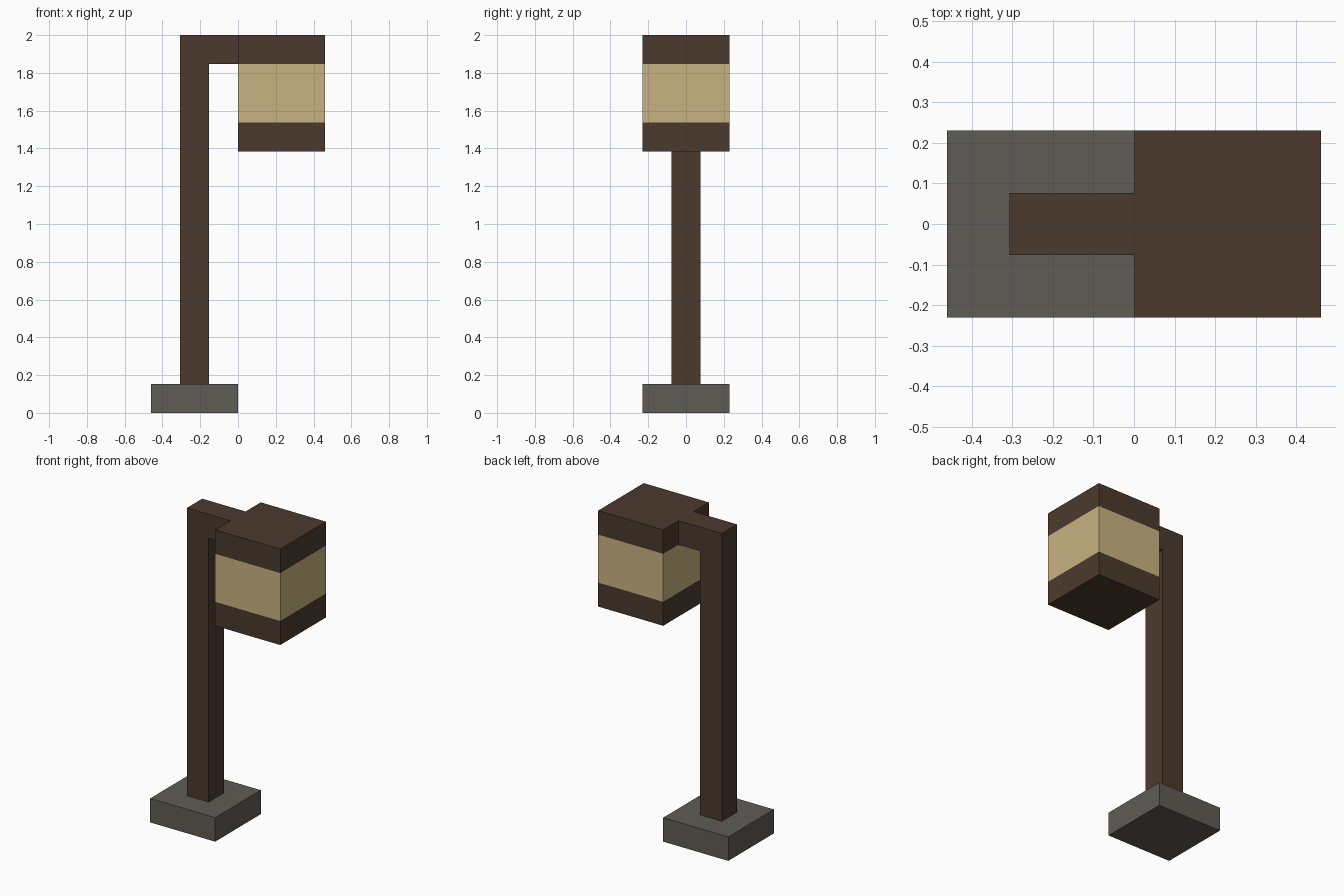
import bpy, bmesh
from mathutils import Vector

if "Cube" in bpy.data.objects:
    bpy.data.objects.remove(bpy.data.objects["Cube"])

U = 2 / 13  # module: one post width


def material(name, rgb):
    m = bpy.data.materials.new(name)
    m.diffuse_color = (*rgb, 1)
    m.use_nodes = True
    m.node_tree.nodes["Principled BSDF"].inputs["Base Color"].default_value = m.diffuse_color
    return m


wood = material("dark_wood", (0.072, 0.042, 0.026))
glass = material("warm_glass", (0.584, 0.456, 0.220))
stone = material("grey_stone", (0.114, 0.107, 0.089))


def prism(name, profile, depth, mat):
    """Extrude an x-z outline (in modules) along y, centred on y = 0."""
    bm = bmesh.new()
    face = bm.faces.new([bm.verts.new((x * U, -depth * U / 2, z * U)) for x, z in profile])
    ext = bmesh.ops.extrude_face_region(bm, geom=[face])
    verts = [g for g in ext["geom"] if isinstance(g, bmesh.types.BMVert)]
    bmesh.ops.translate(bm, verts=verts, vec=Vector((0, depth * U, 0)))
    bmesh.ops.recalc_face_normals(bm, faces=bm.faces)
    mesh = bpy.data.meshes.new(name)
    bm.to_mesh(mesh)
    bm.free()
    mesh.materials.append(mat)
    obj = bpy.data.objects.new(name, mesh)
    bpy.context.collection.objects.link(obj)
    return obj


def block(name, x0, x1, z0, z1, depth, mat):
    return prism(name, [(x0, z0), (x1, z0), (x1, z1), (x0, z1)], depth, mat)


# Square stone foot
block("base", -3, 0, 0, 1, 3, stone)

# Post with its overhanging arm, one L-shaped piece
prism("post_and_arm", [(-2, 1), (-1, 1), (-1, 12), (0, 12), (0, 13), (-2, 13)], 1, wood)

# Hanging lantern: wooden bottom, glowing middle, wooden cap
block("lantern_bottom", 0, 3, 9, 10, 3, wood)
block("lantern_glass", 0, 3, 10, 12, 3, glass)
block("lantern_cap", 0, 3, 12, 13, 3, wood)
